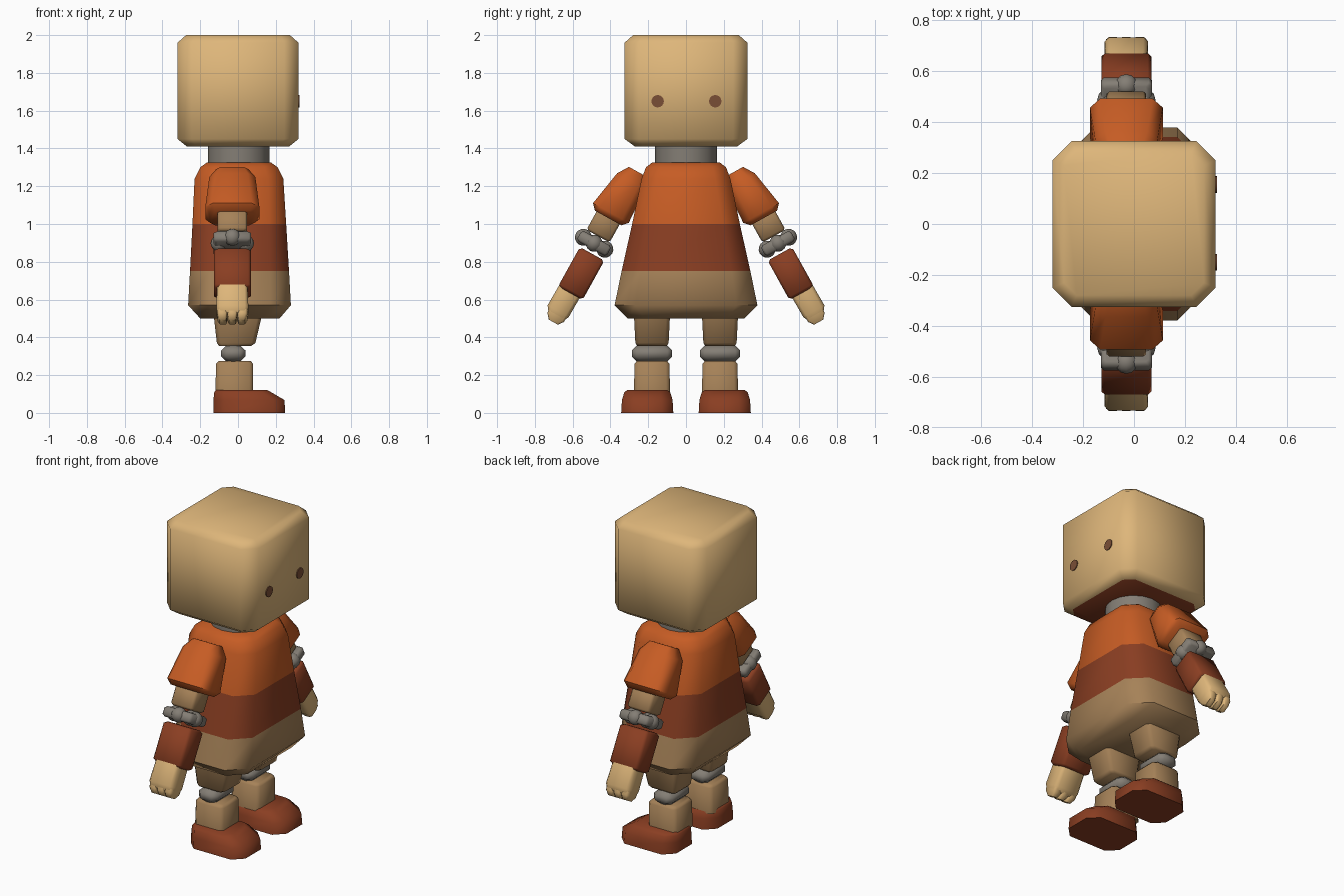
import bpy, bmesh, math
from mathutils import Matrix, Vector

cube = bpy.data.objects.get("Cube")
if cube:
    bpy.data.objects.remove(cube, do_unlink=True)


def material(name, rgb):
    lin = [((c / 255 + 0.055) / 1.055) ** 2.4 for c in rgb] + [1.0]
    m = bpy.data.materials.new(name)
    m.use_nodes = True
    m.diffuse_color = lin
    bsdf = m.node_tree.nodes["Principled BSDF"]
    bsdf.inputs["Base Color"].default_value = lin
    bsdf.inputs["Roughness"].default_value = 0.8
    return m


TAN = material("light tan", (222, 182, 122))
ORANGE = material("orange", (198, 92, 36))
RED_BROWN = material("red brown", (138, 62, 34))
BROWN = material("dull brown", (166, 130, 88))
GREY = material("joint grey", (132, 126, 117))
EYE = material("eye brown", (122, 78, 54))


def finish(name, bm, mats, matrix=Matrix(), angle=50):
    bmesh.ops.recalc_face_normals(bm, faces=bm.faces)
    mesh = bpy.data.meshes.new(name)
    bm.to_mesh(mesh)
    bm.free()
    for m in mats:
        mesh.materials.append(m)
    ob = bpy.data.objects.new(name, mesh)
    bpy.context.collection.objects.link(ob)
    ob.matrix_world = matrix
    bpy.ops.object.select_all(action='DESELECT')
    ob.select_set(True)
    bpy.context.view_layer.objects.active = ob
    bpy.ops.object.shade_smooth_by_angle(angle=math.radians(angle))
    return ob


def loft(name, rings, mats, matrix=Matrix(), rule=None, angle=50):
    """Stack of chamfered rectangles: (z, half x, half y, chamfer, x shift, y shift)."""
    bm = bmesh.new()
    loops = []
    for ring in rings:
        z, hx, hy, c, ox, oy = (tuple(ring) + (0, 0))[:6]
        corners = []
        for sx, sy in ((1, 1), (-1, 1), (-1, -1), (1, -1)):
            pair = [(sx * hx, sy * (hy - c)), (sx * (hx - c), sy * hy)]
            corners += pair if sx * sy > 0 else pair[::-1]
        loops.append([bm.verts.new((x + ox, y + oy, z)) for x, y in corners])
    for a, b in zip(loops, loops[1:]):
        for i in range(8):
            j = (i + 1) % 8
            bm.faces.new((a[i], a[j], b[j], b[i]))
    bm.faces.new(loops[0])
    bm.faces.new(loops[-1])
    bm.normal_update()
    if rule:
        for f in bm.faces:
            f.material_index = rule(f.calc_center_median())
    return finish(name, bm, mats, matrix, angle)


def block(name, z0, z1, hx, hy, mat, matrix=Matrix(), b=0.02, ox=0, oy=0):
    """Box with chamfered edges."""
    rings = [(z0, hx - b, hy - b, b, ox, oy), (z0 + b, hx, hy, b, ox, oy),
             (z1 - b, hx, hy, b, ox, oy), (z1, hx - b, hy - b, b, ox, oy)]
    return loft(name, rings, [mat], matrix)


def cylinder(name, r, depth, mat, matrix, sides=16):
    bm = bmesh.new()
    bmesh.ops.create_cone(bm, cap_ends=True, segments=sides,
                          radius1=r, radius2=r, depth=depth)
    return finish(name, bm, [mat], matrix)


def ball(name, r, mat, matrix):
    bm = bmesh.new()
    bmesh.ops.create_uvsphere(bm, u_segments=12, v_segments=8, radius=r)
    return finish(name, bm, [mat], matrix)


# Head, with a darker underside, and neck
loft("head", [(1.41, 0.27, 0.27, 0.05), (1.45, 0.32, 0.325, 0.075),
              (1.96, 0.32, 0.325, 0.075), (2.0, 0.275, 0.28, 0.05)],
     [TAN, RED_BROWN], rule=lambda c: int(c.z < 1.415), angle=60)
cylinder("neck", 0.163, 0.16, GREY, Matrix.Translation((0.003, 0, 1.36)))

# Eyes on the face, which looks along +x
for side, y in (("right", -0.15), ("left", 0.155)):
    cylinder(side + "_eye", 0.033, 0.008, EYE,
             Matrix.Translation((0.321, y, 1.65)) @ Matrix.Rotation(math.pi / 2, 4, 'Y'))

# Tunic body in three colour bands
loft("torso", [(0.5, 0.21, 0.31, 0.09, 0.01), (0.57, 0.272, 0.378, 0.11, 0.008),
               (0.75, 0.262, 0.341, 0.1, 0.008), (1.0, 0.248, 0.285, 0.09, 0.007),
               (1.24, 0.235, 0.235, 0.08, 0.005), (1.3, 0.205, 0.212, 0.07, 0.005),
               (1.325, 0.17, 0.18, 0.06, 0.005)],
     [ORANGE, RED_BROWN, BROWN],
     rule=lambda c: 0 if c.z > 1.0 else 1 if c.z > 0.75 else 2)

for side, s in (("left", 1), ("right", -1)):
    # Arm: local -z runs down the arm, local +y is the outer side
    arm = Matrix.Translation((-0.03, 0.405 * s, 1.045)) @ Matrix.Rotation(math.radians(29 * s), 4, 'X')
    loft(side + "_sleeve",
         [(-0.015, 0.12, 0.08, 0.03), (0.015, 0.143, 0.108, 0.04),
          (0.215, 0.122, 0.085, 0.04, 0, -0.012 * s), (0.275, 0.085, 0.05, 0.025, 0, -0.015 * s)],
         [ORANGE], arm)
    block(side + "_upper_arm", -0.125, 0.03, 0.078, 0.07, BROWN, arm, 0.012)
    block(side + "_elbow_band", -0.2, -0.138, 0.1, 0.09, GREY, arm, 0.012)
    for i, (x, y) in enumerate(((0.07, 0), (-0.07, 0), (0, 0.065), (0, -0.065))):
        ball(f"{side}_elbow_knob_{i + 1}", 0.045, GREY,
             arm @ Matrix.Translation((x, y, -0.168)))
    block(side + "_forearm", -0.46, -0.222, 0.098, 0.074, RED_BROWN, arm, 0.014, 0, -0.018 * s)
    loft(side + "_palm", [(-0.605, 0.077, 0.045, 0.015, 0, -0.012 * s),
                          (-0.575, 0.085, 0.064, 0.018, 0, -0.008 * s),
                          (-0.44, 0.08, 0.064, 0.015, 0, -0.01 * s)], [TAN], arm)
    for i in (-1, 0, 1):
        loft(f"{side}_finger_{i + 2}",
             [(-0.638, 0.018, 0.028, 0.008, i * 0.05, -0.014 * s),
              (-0.61, 0.026, 0.05, 0.01, i * 0.053, -0.012 * s),
              (-0.56, 0.026, 0.055, 0.01, i * 0.055, -0.01 * s)], [TAN], arm)

    # Leg and foot
    leg = Matrix.Translation((0, 0.18 * s, 0))
    loft(side + "_thigh", [(0.355, 0.085, 0.078, 0.015, -0.015), (0.37, 0.102, 0.088, 0.02, -0.01),
                           (0.53, 0.13, 0.096, 0.02, 0)], [BROWN], leg)
    cylinder(side + "_knee_core", 0.035, 0.2, GREY,
             leg @ Matrix.Translation((-0.025, 0, 0.315)))
    block(side + "_knee", 0.273, 0.357, 0.064, 0.107, GREY, leg, 0.026, -0.025)
    loft(side + "_shin", [(0.1, 0.1, 0.096, 0.02, -0.02), (0.26, 0.098, 0.092, 0.02, -0.018),
                          (0.275, 0.085, 0.08, 0.02, -0.018)], [BROWN], leg)
    loft(side + "_foot", [(0, 0.19, 0.138, 0.06, 0.06, 0.025 * s),
                          (0.068, 0.188, 0.134, 0.06, 0.058, 0.025 * s),
                          (0.108, 0.152, 0.122, 0.05, 0.026, 0.025 * s),
                          (0.122, 0.135, 0.105, 0.045, 0.018, 0.025 * s)], [RED_BROWN], leg)
